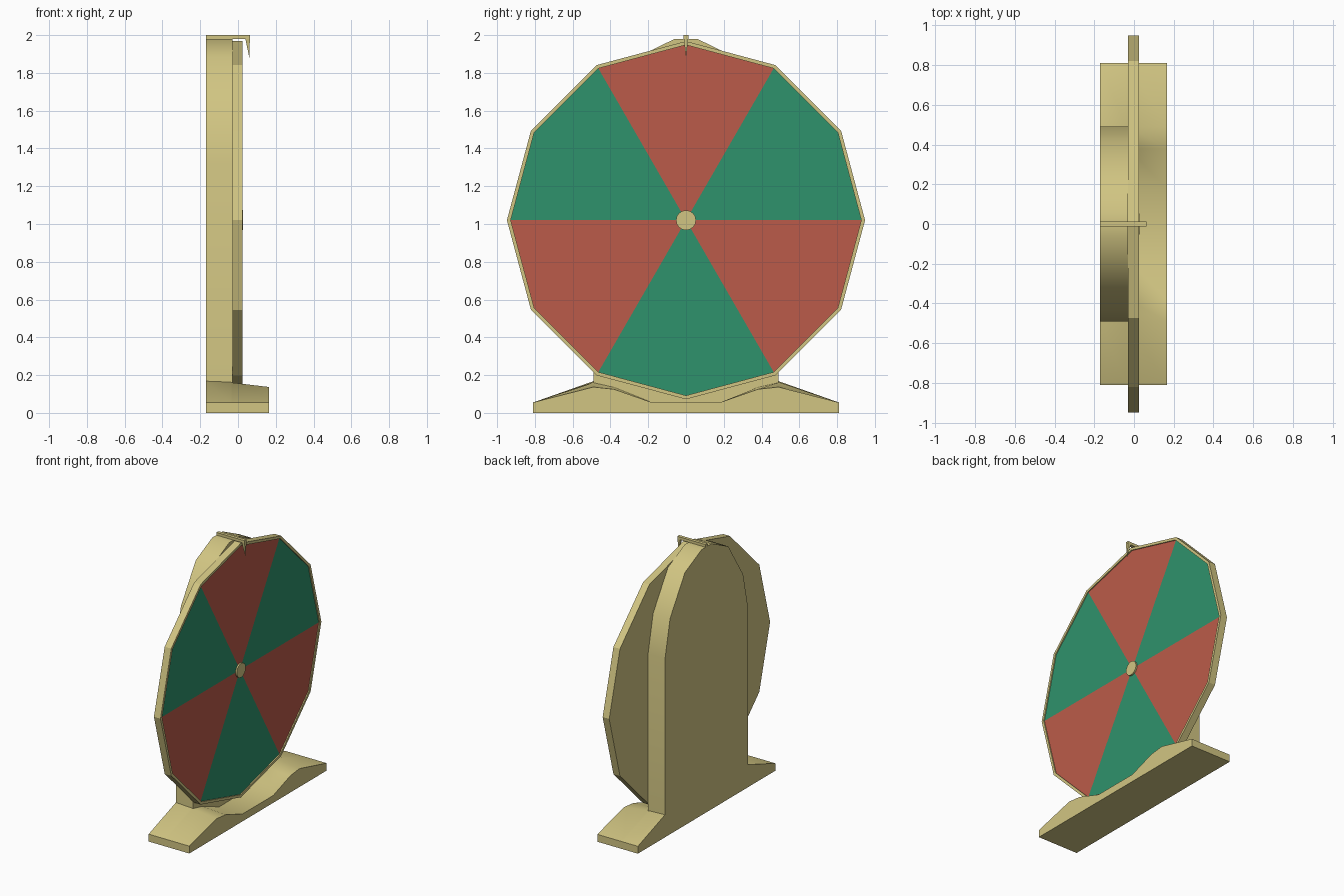
import bpy, bmesh, math

if "Cube" in bpy.data.objects:
    bpy.data.objects.remove(bpy.data.objects["Cube"])


def material(name, rgb):
    m = bpy.data.materials.new(name)
    m.diffuse_color = (*rgb, 1)
    m.use_nodes = True
    m.node_tree.nodes["Principled BSDF"].inputs["Base Color"].default_value = m.diffuse_color
    return m


TAN = material("tan", (0.64, 0.56, 0.225))
RED = material("red", (0.50, 0.105, 0.068))
GREEN = material("green", (0.028, 0.29, 0.15))


def finish(name, bm, mats, smooth=None):
    bmesh.ops.recalc_face_normals(bm, faces=bm.faces)
    me = bpy.data.meshes.new(name)
    bm.to_mesh(me)
    bm.free()
    for m in mats:
        me.materials.append(m)
    ob = bpy.data.objects.new(name, me)
    bpy.context.collection.objects.link(ob)
    if smooth:
        bpy.ops.object.select_all(action='DESELECT')
        ob.select_set(True)
        bpy.context.view_layer.objects.active = ob
        bpy.ops.object.shade_smooth_by_angle(angle=math.radians(smooth))
    return ob


def loft(name, sections, smooth=None):
    """Join (x, [(y, z), ...]) outlines along x and cap both ends."""
    bm = bmesh.new()
    rings = [[bm.verts.new((x, y, z)) for y, z in pts] for x, pts in sections]
    n = len(rings[0])
    for a, b in zip(rings, rings[1:]):
        for i in range(n):
            j = (i + 1) % n
            bm.faces.new((a[i], a[j], b[j], b[i]))
    bm.faces.new(rings[0])
    bm.faces.new(rings[-1])
    return finish(name, bm, [TAN], smooth)


def mirrored(half):
    return half + [(-y, z) for y, z in reversed(half)]


# Base: sloping feet, dipped in front to clear the wheel
def base_outline(z1, z2, z3):
    return mirrored([(0.81, 0), (0.81, 0.055), (0.49, z1), (0.38, z2), (0.18, z3)])


loft("base", [(-0.17, base_outline(0.168, 0.168, 0.168)),
              (-0.04, base_outline(0.163, 0.15, 0.10)),
              (-0.03, base_outline(0.16, 0.135, 0.055)),
              (0.165, base_outline(0.137, 0.125, 0.055))], 40)

# Back support: tall arched board
arch = mirrored([(0.49, 0.002), (0.49, 1.33), (0.43, 1.61), (0.255, 1.885), (0.06, 1.98)])
loft("back_support", [(-0.17, arch), (-0.03, arch)], 40)

# Wheel: twelve-sided disc with a raised rim and six alternating sectors
CZ, R, R_IN, FRONT, FLOOR = 1.02, 0.948, 0.928, 0.024, 0.016
bm = bmesh.new()


def ring(r, x):
    return [bm.verts.new((x, r * math.cos(i * math.pi / 6), CZ + r * math.sin(i * math.pi / 6)))
            for i in range(12)]


rings = [ring(R, -0.03), ring(R, FRONT), ring(R_IN, FRONT), ring(R_IN, FLOOR)]
for a, b in zip(rings, rings[1:]):
    for i in range(12):
        j = (i + 1) % 12
        bm.faces.new((a[i], a[j], b[j], b[i]))
bm.faces.new(rings[0])
hub_point = bm.verts.new((FLOOR, 0, CZ))
for i in range(12):
    f = bm.faces.new((hub_point, rings[3][i], rings[3][(i + 1) % 12]))
    f.material_index = 1 + (i // 2) % 2
finish("wheel", bm, [TAN, GREEN, RED])

# Hub: small round cap
hub = [(0.053 * math.cos(i * math.pi / 8), CZ + 0.053 * math.sin(i * math.pi / 8))
       for i in range(16)]
loft("hub", [(-0.02, hub), (0.027, hub)], 40)


# Pointer: flat arm over the wheel with a downward spike
def box(w, z0, z1):
    return [(-w, z0), (w, z0), (w, z1), (-w, z1)]


loft("pointer_arm", [(-0.17, box(0.012, 1.976, 2.0)), (0.063, box(0.012, 1.98, 2.0))])
bm = bmesh.new()
top = [bm.verts.new((x, y, 1.985)) for x, y in
       ((0.038, -0.012), (0.063, -0.012), (0.063, 0.012), (0.038, 0.012))]
tip = bm.verts.new((0.06, 0, 1.88))
bm.faces.new(top)
for i in range(4):
    bm.faces.new((top[i], top[(i + 1) % 4], tip))
finish("pointer_tip", bm, [TAN])
